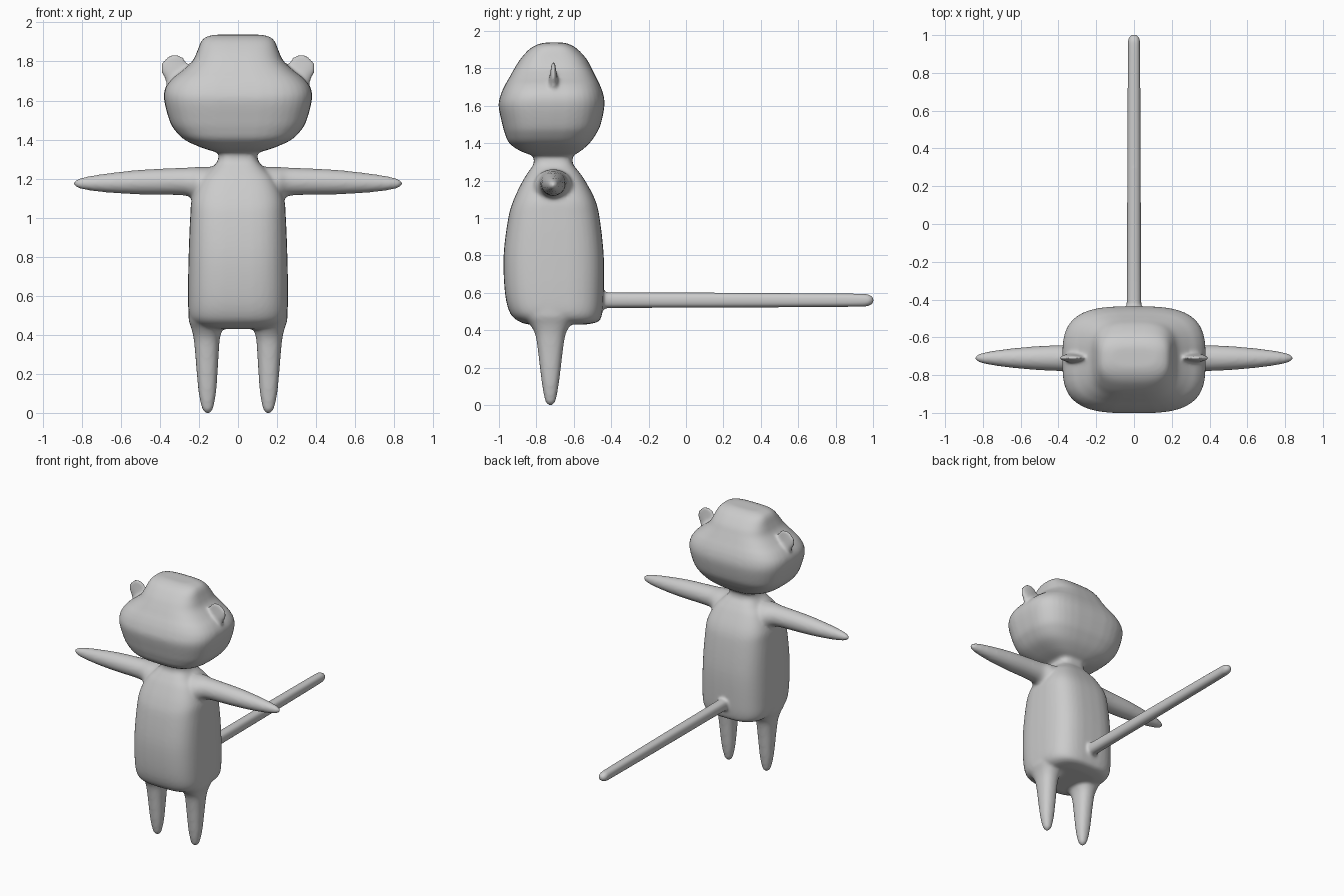
import bpy, bmesh, math

SIDES, STEPS = 40, 5
bm = bmesh.new()


def spline(p0, p1, p2, p3, t):
    return 0.5 * (2 * p1 + (p2 - p0) * t + (2 * p0 - 5 * p1 + 4 * p2 - p3) * t * t
                  + (3 * p1 - p0 - 3 * p2 + p3) * t ** 3)


def spow(v, e):
    return math.copysign(abs(v) ** e, v)


def loft(axis, sections, power=2.0, flip=1):
    """Section: (position along axis, centre a, half a, centre b, half b); flip mirrors x."""
    n = len(sections)
    dense = []
    for i in range(n - 1):
        quad = [sections[max(0, min(n - 1, i + k))] for k in (-1, 0, 1, 2)]
        for s in range(STEPS):
            dense.append([spline(*c, s / STEPS) for c in zip(*quad)])
    dense.append(sections[-1])
    rings = []
    for t, a, ha, b, hb in dense:
        ring = []
        for k in range(SIDES):
            w = math.tau * k / SIDES
            p = a + ha * spow(math.cos(w), 2 / power)
            q = b + hb * spow(math.sin(w), 2 / power)
            x, y, z = {'x': (t, p, q), 'y': (p, t, q), 'z': (p, q, t)}[axis]
            ring.append(bm.verts.new((x * flip, y, z)))
        rings.append(ring)
    for r, s in zip(rings, rings[1:]):
        for k in range(SIDES):
            m = (k + 1) % SIDES
            bm.faces.new((r[k], r[m], s[m], s[k]))
    bm.faces.new(rings[0])
    bm.faces.new(rings[-1])


def upright(rows):
    """Rows of (z, half width, front y, back y) centred on x = 0."""
    return [(z, 0, w, (f + b) / 2, (b - f) / 2) for z, w, f, b in rows]


# torso and neck
loft('z', upright([
    (0.43, 0.16, -0.84, -0.54), (0.445, 0.215, -0.89, -0.47), (0.49, 0.25, -0.94, -0.448),
    (0.6, 0.256, -0.968, -0.44), (0.8, 0.253, -0.975, -0.44), (1.0, 0.245, -0.95, -0.462),
    (1.1, 0.235, -0.92, -0.487), (1.2, 0.19, -0.872, -0.54), (1.25, 0.14, -0.84, -0.575),
    (1.29, 0.105, -0.815, -0.605), (1.34, 0.1, -0.815, -0.605), (1.4, 0.11, -0.82, -0.6)]), 3.2)

# head
loft('z', upright([
    (1.335, 0.11, -0.825, -0.6), (1.36, 0.19, -0.89, -0.56), (1.4, 0.275, -0.945, -0.515),
    (1.45, 0.325, -0.968, -0.48), (1.5, 0.352, -0.982, -0.456), (1.6, 0.378, -1.002, -0.436),
    (1.66, 0.374, -0.99, -0.442), (1.71, 0.34, -0.968, -0.46), (1.75, 0.29, -0.945, -0.48),
    (1.8, 0.235, -0.917, -0.505), (1.85, 0.21, -0.885, -0.532), (1.9, 0.19, -0.84, -0.577),
    (1.925, 0.165, -0.8, -0.615), (1.937, 0.12, -0.76, -0.65)]), 3.2)

# tail
loft('y', [(-0.5, 0, 0.06, 0.56, 0.065), (-0.44, 0, 0.045, 0.56, 0.05),
           (-0.4, 0, 0.039, 0.56, 0.042), (0.3, 0, 0.036, 0.56, 0.04),
           (0.9, 0, 0.033, 0.56, 0.036), (0.975, 0, 0.031, 0.56, 0.03),
           (0.995, 0, 0.024, 0.56, 0.022), (1.003, 0, 0.01, 0.56, 0.01)], 2.5)

for side in (1, -1):
    # arms
    loft('x', [(0.1, -0.71, 0.12, 1.16, 0.1), (0.2, -0.71, 0.105, 1.165, 0.095),
               (0.25, -0.71, 0.08, 1.182, 0.075), (0.32, -0.71, 0.072, 1.185, 0.069),
               (0.5, -0.71, 0.064, 1.182, 0.063), (0.65, -0.71, 0.051, 1.178, 0.051),
               (0.76, -0.71, 0.036, 1.176, 0.037), (0.82, -0.71, 0.022, 1.175, 0.023),
               (0.843, -0.71, 0.006, 1.175, 0.007)], 2.0, side)
    # legs
    loft('z', [(-0.003, 0.155, 0.008, -0.725, 0.008), (0.02, 0.156, 0.027, -0.725, 0.027),
               (0.1, 0.157, 0.044, -0.725, 0.043), (0.2, 0.158, 0.053, -0.725, 0.056),
               (0.3, 0.159, 0.06, -0.725, 0.068), (0.38, 0.16, 0.067, -0.725, 0.082),
               (0.43, 0.158, 0.08, -0.725, 0.11), (0.48, 0.155, 0.098, -0.725, 0.15),
               (0.55, 0.15, 0.1, -0.725, 0.15)], 2.3, side)
    # ears
    loft('z', [(1.62, 0.29, 0.06, -0.708, 0.04), (1.7, 0.303, 0.068, -0.708, 0.03),
               (1.75, 0.322, 0.072, -0.709, 0.022), (1.79, 0.326, 0.067, -0.709, 0.015),
               (1.82, 0.324, 0.045, -0.709, 0.01), (1.836, 0.323, 0.018, -0.709, 0.008)], 2.0, side)

bmesh.ops.recalc_face_normals(bm, faces=bm.faces[:])
mesh = bpy.data.meshes.new("animal_body")
bm.to_mesh(mesh)
bm.free()
body = bpy.data.objects.new("animal_body", mesh)
bpy.context.collection.objects.link(body)

# fuse all parts into one skin with soft joins
remesh = body.modifiers.new("fuse", 'REMESH')
remesh.mode = 'VOXEL'
remesh.voxel_size = 0.01
remesh.use_smooth_shade = True
soften = body.modifiers.new("soften", 'SMOOTH')
soften.factor = 0.5
soften.iterations = 8
